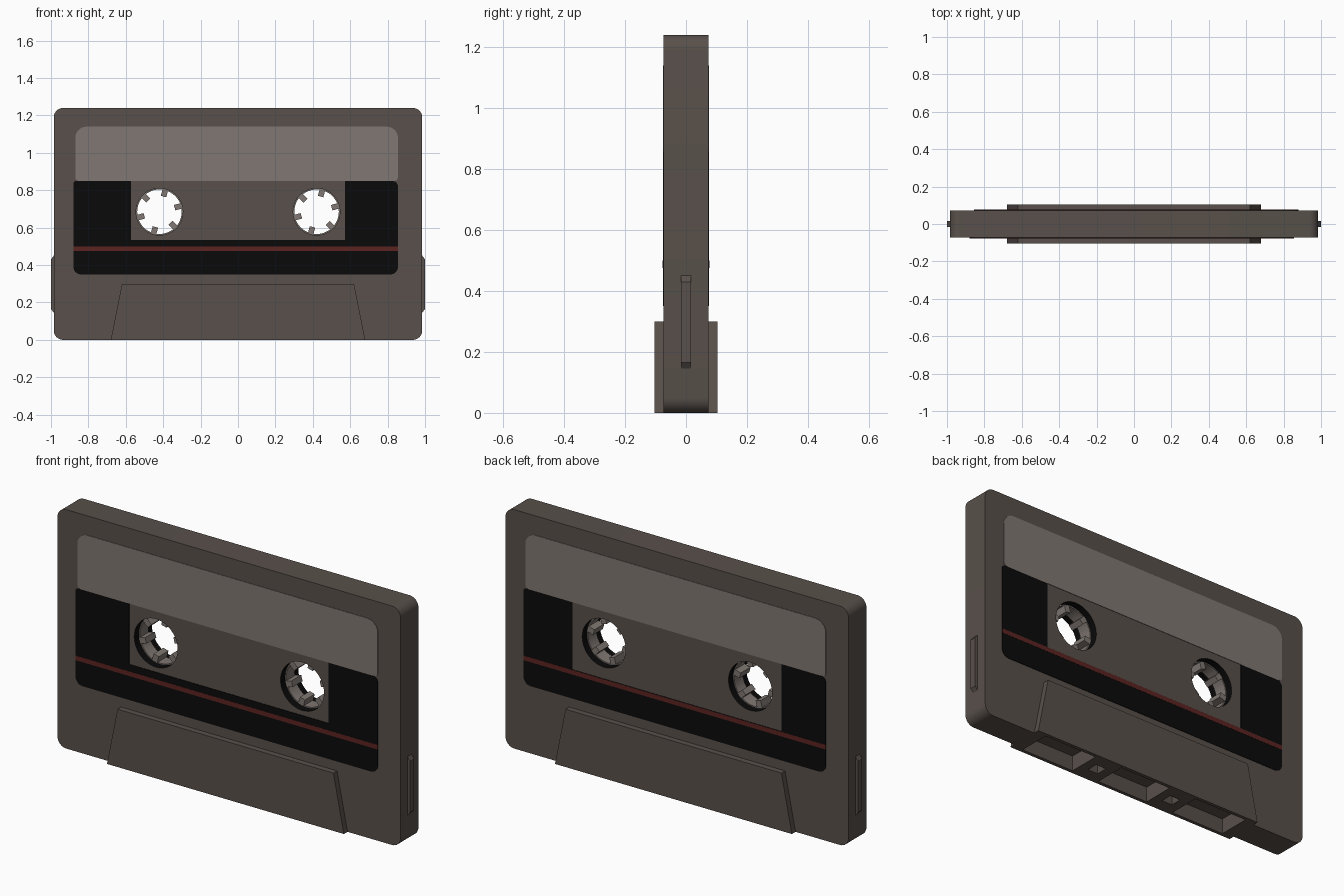
import bpy, bmesh, math

if "Cube" in bpy.data.objects:
    bpy.data.objects.remove(bpy.data.objects["Cube"])

def material(name, rgb):
    m = bpy.data.materials.new(name)
    m.diffuse_color = (*rgb, 1)
    m.use_nodes = True
    m.node_tree.nodes["Principled BSDF"].inputs["Base Color"].default_value = m.diffuse_color
    return m

SHELL = material("warm dark grey", (0.098, 0.080, 0.069))
LABEL = material("light warm grey", (0.215, 0.185, 0.168))
BLACK = material("black", (0.003, 0.003, 0.003))
RED = material("dark red", (0.105, 0.017, 0.015))

HUBS = [(-0.42, 0.685), (0.42, 0.685)]
HALF = 0.073      # half thickness of the shell


def rounded(x0, x1, z0, z1, radii, n=8):
    """Rounded rectangle; radii in order: bottom left, bottom right, top right, top left."""
    pts = []
    corners = [(x0, z0, 1, 1, 180), (x1, z0, -1, 1, 270), (x1, z1, -1, -1, 0), (x0, z1, 1, -1, 90)]
    for (x, z, sx, sz, a0), r in zip(corners, radii):
        if r == 0:
            pts.append((x, z))
            continue
        for i in range(n + 1):
            a = math.radians(a0 + 90 * i / n)
            pts.append((x + sx * r + r * math.cos(a), z + sz * r + r * math.sin(a)))
    return pts


def circle(cx, cz, r, n=48):
    return [(cx + r * math.cos(2 * math.pi * i / n), cz + r * math.sin(2 * math.pi * i / n)) for i in range(n)]


def add_prism(bm, pts, y0, y1):
    a = [bm.verts.new((x, y0, z)) for x, z in pts]
    b = [bm.verts.new((x, y1, z)) for x, z in pts]
    bm.faces.new(a)
    bm.faces.new(b[::-1])
    for i in range(len(pts)):
        j = (i + 1) % len(pts)
        bm.faces.new((a[i], b[i], b[j], a[j]))


def finish(name, bm, *mats):
    bmesh.ops.recalc_face_normals(bm, faces=bm.faces)
    me = bpy.data.meshes.new(name)
    bm.to_mesh(me)
    bm.free()
    for m in mats:
        me.materials.append(m)
    ob = bpy.data.objects.new(name, me)
    bpy.context.collection.objects.link(ob)
    return ob


def prism(name, pts, y0, y1, mat):
    bm = bmesh.new()
    add_prism(bm, pts, y0, y1)
    return finish(name, bm, mat)


def activate(ob):
    bpy.ops.object.select_all(action='DESELECT')
    ob.select_set(True)
    bpy.context.view_layer.objects.active = ob


def boolean(target, other, op):
    mod = target.modifiers.new(op, 'BOOLEAN')
    mod.operation, mod.object, mod.solver = op, other, 'EXACT'
    activate(target)
    bpy.ops.object.modifier_apply(modifier=mod.name)
    bpy.data.objects.remove(other)


# shell with the thicker tape head block at the bottom
shell = prism("shell", rounded(-0.985, 0.985, 0, 1.24, [0.05] * 4), -HALF, HALF, SHELL)
block = prism("head_block", [(-0.68, 0), (0.68, 0), (0.62, 0.3), (-0.62, 0.3)], -0.103, 0.103, SHELL)
boolean(shell, block, 'UNION')

# hub holes and the pockets in the bottom edge
bm = bmesh.new()
for cx, cz in HUBS:
    add_prism(bm, circle(cx, cz, 0.125), -0.3, 0.3)
for s in (-1, 1):
    for x0, x1, w in ((0.31, 0.62, 0.085), (0.20, 0.26, 0.03)):
        a, b = sorted((s * x0, s * x1))
        add_prism(bm, rounded(a, b, -0.05, 0.08, [0] * 4), -w, w)
add_prism(bm, rounded(-0.15, 0.15, -0.05, 0.08, [0] * 4), -0.085, 0.085)
boolean(shell, finish("cutter", bm, SHELL), 'DIFFERENCE')

# black walls inside the hub holes
shell.data.materials.clear()
for m in (SHELL, BLACK):
    shell.data.materials.append(m)
for p in shell.data.polygons:
    c = p.center
    inside = any(math.hypot(c.x - x, c.z - z) < 0.13 for x, z in HUBS)
    p.material_index = 1 if inside and abs(p.normal.y) < 0.5 else 0
activate(shell)
bpy.ops.object.shade_smooth_by_angle(angle=math.radians(30))

# toothed hubs
for side, (cx, cz) in zip(("left", "right"), HUBS):
    bm = bmesh.new()
    rings = []
    for r, y in ((0.126, -0.035), (0.119, -0.035), (0.119, 0.035), (0.126, 0.035)):
        rings.append([bm.verts.new((x, y, z)) for x, z in circle(cx, cz, r)])
    for k in range(4):
        a, b = rings[k], rings[(k + 1) % 4]
        for i in range(48):
            j = (i + 1) % 48
            bm.faces.new((a[i], a[j], b[j], b[i]))
    for k in range(6):
        t = math.radians(15 + 60 * k)
        c, s = math.cos(t), math.sin(t)
        pts = [(cx + u * c - v * s, cz + u * s + v * c)
               for u, v in ((0.084, -0.015), (0.122, -0.015), (0.122, 0.015), (0.084, 0.015))]
        add_prism(bm, pts, -0.04, 0.04)
    hub = finish(side + "_hub", bm, LABEL)
    activate(hub)
    bpy.ops.object.shade_smooth_by_angle(angle=math.radians(30))

# printed label plates: front, and the back turned half around
for face, turn, px, pz in (("front", 0, 0.572, 0.535), ("back", math.pi, 0.60, 0.50)):
    y0 = -HALF + 0.002
    y1 = -HALF - 0.0025
    plates = [
        ("writing_label", rounded(-0.87, 0.855, 0.85, 1.14, [0.02, 0.02, 0.06, 0.06]), y1, LABEL),
        ("black_band", rounded(-0.88, 0.855, 0.35, pz, [0.04, 0.04, 0, 0]), y1, BLACK),
        ("black_left", rounded(-0.88, -px, pz, 0.85, [0, 0, 0, 0.015]), y1, BLACK),
        ("black_right", rounded(px, 0.855, pz, 0.85, [0, 0, 0.03, 0]), y1, BLACK),
        ("red_stripe", rounded(-0.88, 0.855, 0.475, 0.499, [0] * 4), y1 - 0.001, RED),
    ]
    for name, pts, y, mat in plates:
        prism(face + "_" + name, pts, y0, y, mat).rotation_euler.z = turn

# side ridges with sloped ends
for side, s in (("left", -1), ("right", 1)):
    pts = [(s * 0.97, 0.145), (s * 0.985, 0.145), (s * 1.0, 0.165), (s * 1.0, 0.43), (s * 0.985, 0.45), (s * 0.97, 0.45)]
    prism(side + "_ridge", pts, -0.017, 0.017, SHELL)
